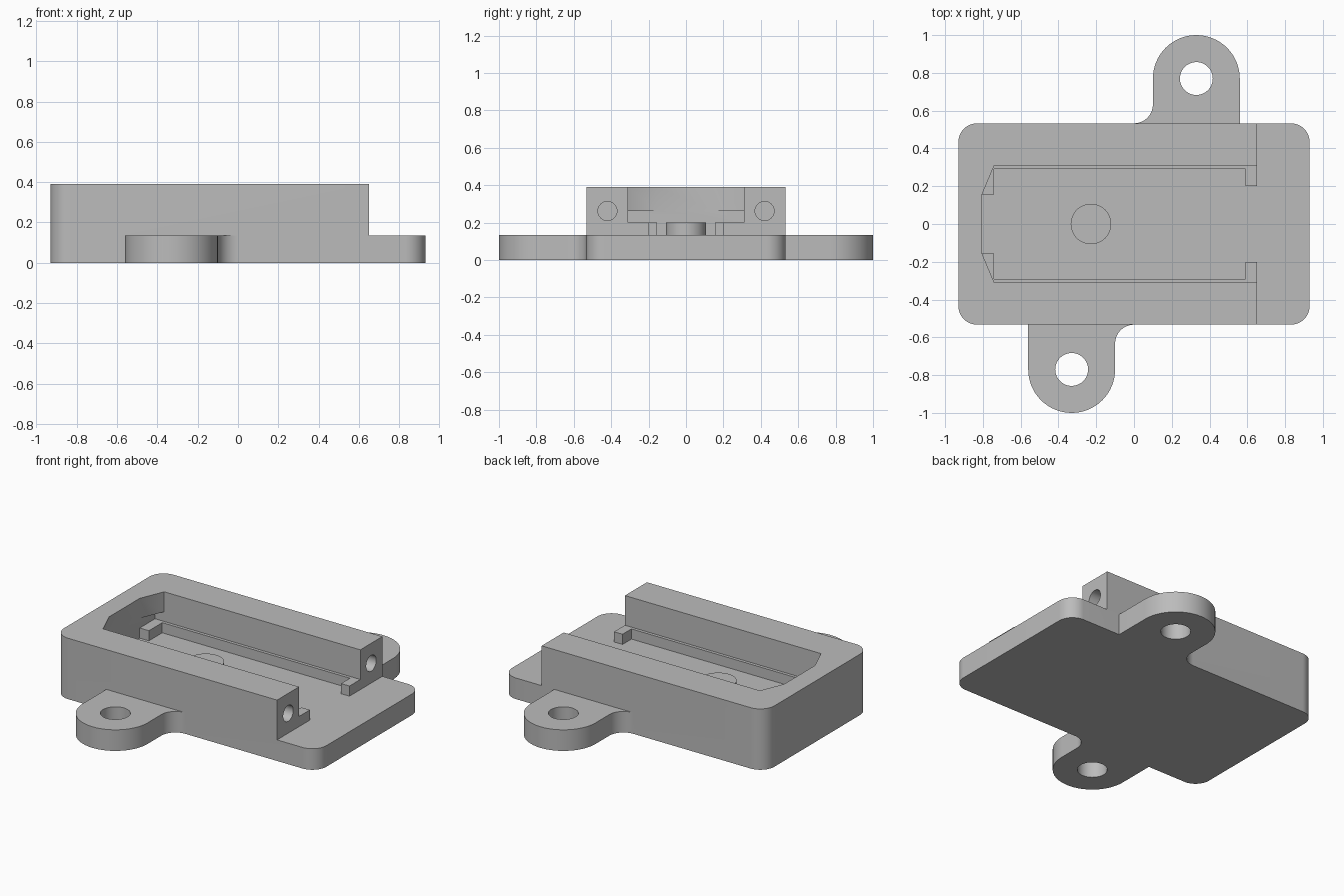
import bpy
import bmesh
from math import sin, cos, pi, radians

cube = bpy.data.objects.get("Cube")
if cube:
    bpy.data.objects.remove(cube, do_unlink=True)

grey = bpy.data.materials.new("plain grey")
grey.use_nodes = True
grey.diffuse_color = (0.5, 0.5, 0.5, 1)
grey.node_tree.nodes["Principled BSDF"].inputs["Base Color"].default_value = (0.5, 0.5, 0.5, 1)

FLOOR, LEDGE, SLOT, TOP = 0.135, 0.2, 0.262, 0.39
HALF_X, HALF_Y, STEP_X, CORNER = 0.93, 0.533, 0.65, 0.1


def arc(cx, cy, r, start, end, steps=16):
    angles = [radians(start + (end - start) * i / steps) for i in range(steps + 1)]
    return [(cx + r * cos(a), cy + r * sin(a)) for a in angles]


def prism(name, outline, low, high, axis="z"):
    """Extrude an outline between two heights, along z or along x."""
    bm = bmesh.new()
    place = (lambda u, v: (u, v, low)) if axis == "z" else (lambda u, v: (low, u, v))
    face = bm.faces.new([bm.verts.new(place(u, v)) for u, v in outline])
    grown = bmesh.ops.extrude_face_region(bm, geom=[face])["geom"]
    shift = (0, 0, high - low) if axis == "z" else (high - low, 0, 0)
    bmesh.ops.translate(bm, vec=shift, verts=[g for g in grown if isinstance(g, bmesh.types.BMVert)])
    bmesh.ops.recalc_face_normals(bm, faces=bm.faces)
    mesh = bpy.data.meshes.new(name)
    bm.to_mesh(mesh)
    bm.free()
    mesh.materials.append(grey)
    obj = bpy.data.objects.new(name, mesh)
    bpy.context.collection.objects.link(obj)
    return obj


def circle(cx, cy, r):
    return arc(cx, cy, r, 0, 360, 48)[:-1]


def mirrored(points):
    """Close an outline by mirroring its +y half."""
    return points + [(x, -y) for x, y in reversed(points)]


def combine(target, tool, operation):
    mod = target.modifiers.new(operation.title(), "BOOLEAN")
    mod.operation, mod.solver, mod.object = operation, "EXACT", tool
    bpy.context.view_layer.objects.active = target
    bpy.ops.object.modifier_apply(modifier=mod.name)
    bpy.data.objects.remove(tool, do_unlink=True)


def smooth(obj):
    bpy.ops.object.select_all(action="DESELECT")
    obj.select_set(True)
    bpy.context.view_layer.objects.active = obj
    bpy.ops.object.shade_smooth_by_angle(angle=radians(30))


# Base plate with two mounting ears, symmetric under a half turn
cx, cy = HALF_X - CORNER, HALF_Y - CORNER
ear_x, ear_y, ear_r = 0.33, 0.77, 0.23
half = (arc(cx, cy, CORNER, 0, 90) + [(ear_x + ear_r, HALF_Y)]
        + arc(ear_x, ear_y, ear_r, 0, 180, 32)
        + arc(ear_x - ear_r - CORNER, HALF_Y + CORNER, CORNER, 0, -90)
        + arc(-cx, cy, CORNER, 90, 180))
housing = prism("housing", half + [(-x, -y) for x, y in half], 0, FLOOR)
for s in (1, -1):
    combine(housing, prism("ear_hole", circle(s * ear_x, s * ear_y, 0.087), -0.1, 0.3), "DIFFERENCE")

# Raised walls, open at the right end
walls = prism("walls", mirrored([(STEP_X, HALF_Y)] + arc(-cx, cy, CORNER, 90, 180)), FLOOR, TOP)

# Pocket: floor outline with ledges and stops, undercut slot, chamfered mouth
back, inner, end = -0.805, -0.74, 0.8
floor_cut = [(end, 0.2), (0.59, 0.2), (0.59, 0.29), (inner, 0.29), (inner, 0.155), (back, 0.155)]
slot_cut = [(end, 0.31), (back, 0.31)]
mouth_cut = [(end, 0.31), (inner, 0.31), (back, 0.155)]
for outline, low, high in ((floor_cut, 0.1, 0.23), (slot_cut, LEDGE, SLOT), (mouth_cut, 0.23, 0.5)):
    combine(walls, prism("pocket_cut", mirrored(outline), low, high), "DIFFERENCE")

# Screw holes in the wall ends
for s in (1, -1):
    combine(walls, prism("screw_hole", circle(s * 0.42, 0.262, 0.051), 0.35, 0.8, "x"), "DIFFERENCE")

combine(housing, walls, "UNION")
smooth(housing)

# Round locating boss on the pocket floor
boss = prism("locating_boss", circle(-0.228, 0, 0.107), FLOOR - 0.02, LEDGE)
smooth(boss)
